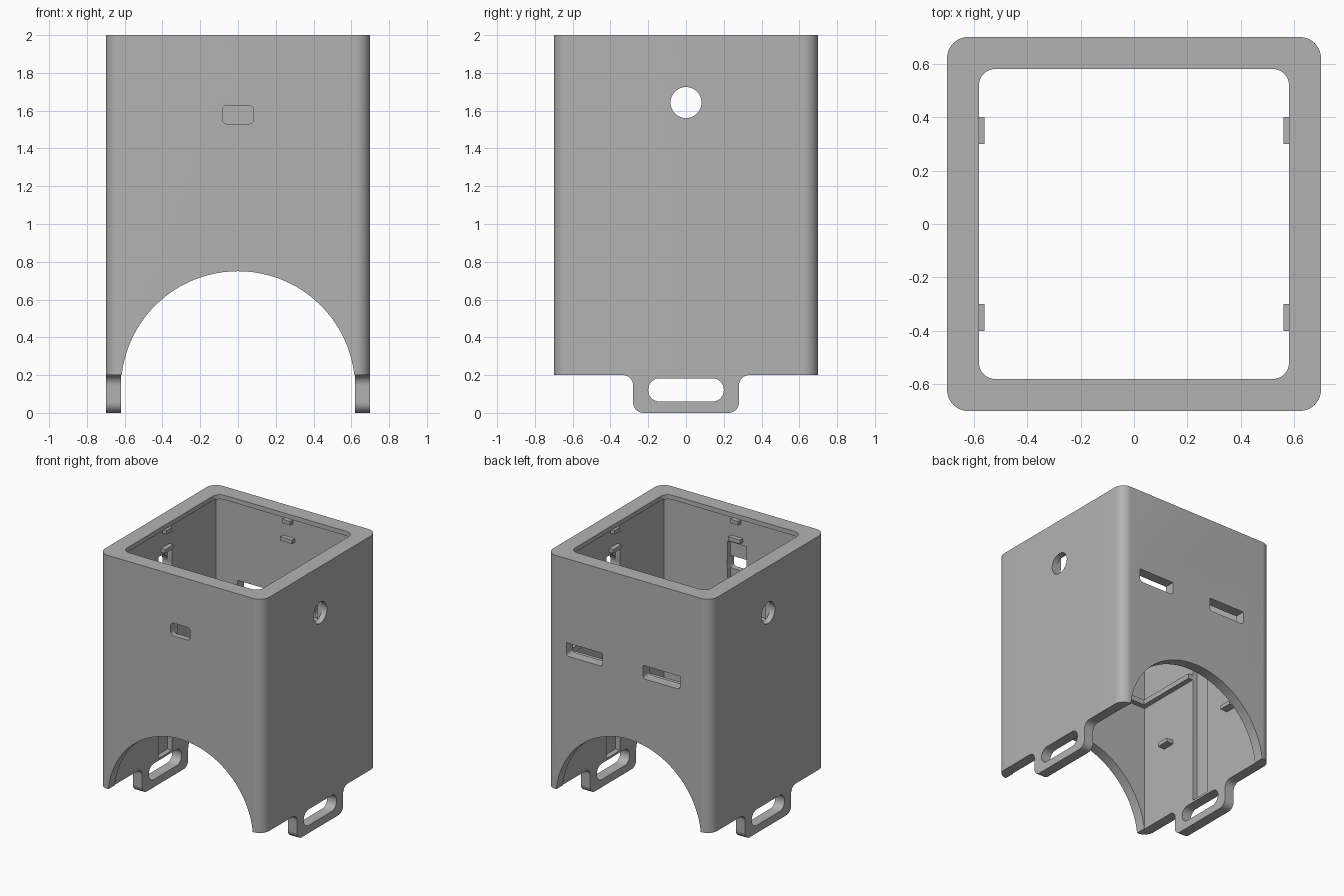
import bpy, bmesh, math

if "Cube" in bpy.data.objects:
    bpy.data.objects.remove(bpy.data.objects["Cube"])

OUT, WALL, LIP = 0.70, 0.62, 0.58

grey = bpy.data.materials.new("grey plastic")
grey.use_nodes = True
colour = (0.45, 0.45, 0.45, 1)
grey.diffuse_color = colour
grey.node_tree.nodes["Principled BSDF"].inputs["Base Color"].default_value = colour


def rounded(a0, a1, b0, b1, r_low, r_high, seg=10):
    """Rectangle outline with its own radius on the low and high corners."""
    pts = []
    for a, b, sa, sb, r, start in ((a1, b1, -1, -1, r_high, 0), (a0, b1, 1, -1, r_high, 90),
                                   (a0, b0, 1, 1, r_low, 180), (a1, b0, -1, 1, r_low, 270)):
        for i in range(seg + 1 if r else 1):
            t = math.radians(start + 90 * i / seg)
            pts.append((a + sa * r + r * math.cos(t), b + sb * r + r * math.sin(t)))
    return pts


def circle(a, b, r, seg=64):
    return [(a + r * math.cos(math.tau * i / seg), b + r * math.sin(math.tau * i / seg))
            for i in range(seg)]


def prism(name, pts, axis, lo, hi):
    """Extrude a 2D outline along an axis; the outline uses the other two axes in order."""
    bm = bmesh.new()
    place = {"x": lambda p: (lo, p[0], p[1]), "y": lambda p: (p[0], lo, p[1]),
             "z": lambda p: (p[0], p[1], lo)}[axis]
    face = bm.faces.new([bm.verts.new(place(p)) for p in pts])
    ext = bmesh.ops.extrude_face_region(bm, geom=[face])
    for v in ext["geom"]:
        if isinstance(v, bmesh.types.BMVert):
            v.co["xyz".index(axis)] = hi
    bmesh.ops.recalc_face_normals(bm, faces=bm.faces)
    mesh = bpy.data.meshes.new(name)
    bm.to_mesh(mesh)
    bm.free()
    mesh.materials.append(grey)
    obj = bpy.data.objects.new(name, mesh)
    bpy.context.collection.objects.link(obj)
    return obj


def select(obj):
    bpy.ops.object.select_all(action="DESELECT")
    obj.select_set(True)
    bpy.context.view_layer.objects.active = obj


def cut(obj, *cutters):
    for cutter in cutters:
        cutter.hide_render = True
        mod = obj.modifiers.new("cut", "BOOLEAN")
        mod.operation, mod.solver, mod.object = "DIFFERENCE", "EXACT", cutter
        select(obj)
        bpy.ops.object.modifier_apply(modifier=mod.name)
        bpy.data.objects.remove(cutter)


def smooth(obj):
    select(obj)
    bpy.ops.object.shade_smooth_by_angle(angle=math.radians(30))


def square(half, r):
    return rounded(-half, half, -half, half, r, r)


def box(name, x0, x1, y0, y1, z0, z1):
    return prism(name, rounded(x0, x1, y0, y1, 0, 0), "z", z0, z1)


# Square housing: hollow body with a narrow rim at the top
housing = prism("housing", square(OUT, 0.08), "z", 0.2, 2)
cut(housing,
    prism("cavity", square(WALL, 0), "z", 0, 1.965),
    prism("rim_opening", square(LIP, 0.06), "z", 1.9, 2.1))

# Support ledge round the inside
ledge = prism("inner_ledge", square(WALL + 0.01, 0), "z", 1.2, 1.24)
cut(ledge, prism("ledge_opening", square(LIP, 0), "z", 1, 1.5))

# Vertical grooves inside the front and both sides
for part in (housing, ledge):
    cut(part,
        box("side_grooves", -0.657, 0.657, -0.08, 0.08, 0, 1.75),
        box("front_groove", -0.08, 0.08, -0.657, 0, 0, 1.75))

# Arch front to back, side holes, front port and rear slots
cut(housing,
    prism("arch", circle(0, 0.13, 0.62, 96), "y", -1, 1),
    prism("side_holes", circle(0, 1.643, 0.082, 48), "x", -1, 1),
    prism("front_port", rounded(-0.083, 0.083, 1.53, 1.627, 0.025, 0.025), "y", -1, 0),
    prism("rear_slot_a", rounded(0.22, 0.53, 1.25, 1.352, 0.025, 0), "y", 0, 1),
    prism("rear_slot_b", rounded(-0.44, -0.125, 1.25, 1.352, 0.025, 0), "y", 0, 1))
smooth(housing)


# Strap loops below the sides, with fillets into the wall
def loop_outline(r=0.055, half=0.28, top=0.2, seg=10):
    side = []
    for i in range(seg + 1):
        t = math.radians(90 * i / seg)
        side.append((half - r + r * math.sin(t), r - r * math.cos(t)))
    for i in range(seg + 1):
        t = math.radians(90 * i / seg)
        side.append((half + r - r * math.cos(t), top - r + r * math.sin(t)))
    return side + [(-y, z) for y, z in reversed(side)]


for name, s in (("left", 1), ("right", -1)):
    loop = prism(name + "_strap_loop", loop_outline(), "x", s * WALL, s * OUT)
    cut(loop, prism("loop_hole", rounded(-0.2, 0.2, 0.06, 0.183, 0.06, 0.06), "x", -1, 1))
    smooth(loop)

    # Small lower pegs on each side wall
    for end, e in (("front", -1), ("back", 1)):
        ys = sorted((e * 0.3, e * 0.4))
        xs = sorted((s * 0.56, s * (WALL + 0.01)))
        box(f"{name}_{end}_peg", *xs, *ys, 0.765, 0.795)

# Pairs of clips near the rim in the middle of every wall
for z, half, label in ((1.93, 0.035, "upper"), (1.79, 0.05, "lower")):
    for s, sides in ((1, ("left", "back")), (-1, ("right", "front"))):
        d = sorted((s * 0.585, s * (WALL + 0.01)))
        box(f"{sides[0]}_{label}_clip", *d, -half, half, z - 0.015, z + 0.015)
        box(f"{sides[1]}_{label}_clip", -half, half, *d, z - 0.015, z + 0.015)
